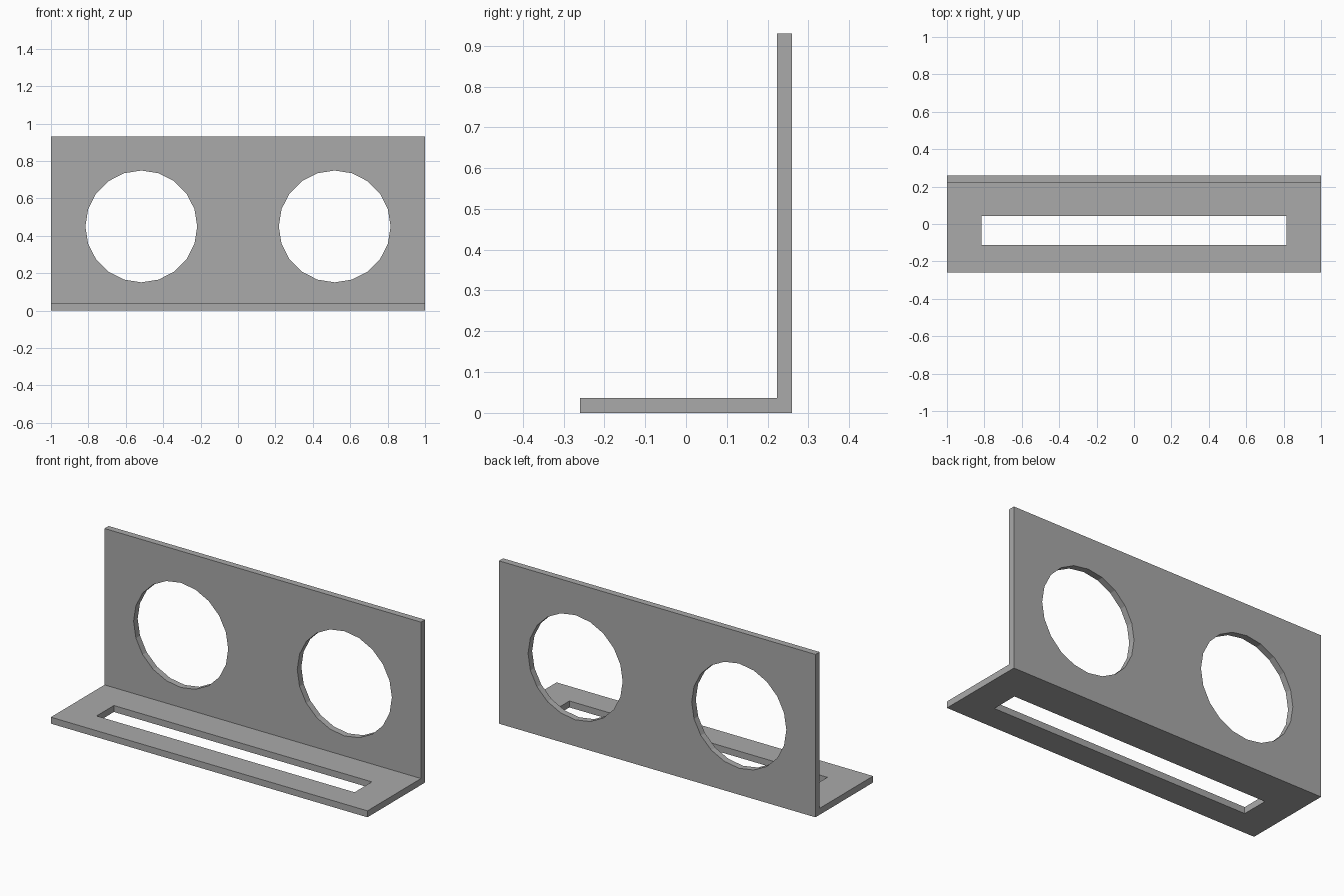
import bpy
import bmesh
from math import pi

cube = bpy.data.objects.get("Cube")
if cube:
    bpy.data.objects.remove(cube, do_unlink=True)

HALF_X, HALF_Y, HEIGHT, THICK = 1.0, 0.26, 0.93, 0.037
HOLE_X, HOLE_Z, HOLE_R = 0.517, 0.45, 0.299

# Material
grey = bpy.data.materials.new("plain_grey")
grey.use_nodes = True
colour = (0.4, 0.4, 0.4, 1)
grey.diffuse_color = colour
grey.node_tree.nodes["Principled BSDF"].inputs["Base Color"].default_value = colour

# L-shaped bracket: side profile extruded along x
inner_y = HALF_Y - THICK
profile = [(-HALF_Y, 0), (HALF_Y, 0), (HALF_Y, HEIGHT),
           (inner_y, HEIGHT), (inner_y, THICK), (-HALF_Y, THICK)]
bm = bmesh.new()
face = bm.faces.new([bm.verts.new((-HALF_X, y, z)) for y, z in profile])
extruded = bmesh.ops.extrude_face_region(bm, geom=[face])["geom"]
bmesh.ops.translate(bm, vec=(2 * HALF_X, 0, 0),
                    verts=[v for v in extruded if isinstance(v, bmesh.types.BMVert)])
bmesh.ops.recalc_face_normals(bm, faces=bm.faces)
mesh = bpy.data.meshes.new("angle_bracket")
bm.to_mesh(mesh)
bm.free()
mesh.materials.append(grey)
bracket = bpy.data.objects.new("angle_bracket", mesh)
bpy.context.collection.objects.link(bracket)


def cut(cutter, name):
    """Subtract the cutter from the bracket and discard it."""
    cutter.name = name
    cutter.hide_render = True
    cutter.data.materials.append(grey)
    bpy.ops.object.select_all(action="DESELECT")
    bpy.context.view_layer.objects.active = bracket
    bracket.select_set(True)
    mod = bracket.modifiers.new(name, "BOOLEAN")
    mod.operation = "DIFFERENCE"
    mod.solver = "EXACT"
    mod.object = cutter
    bpy.ops.object.modifier_apply(modifier=mod.name)
    bpy.data.objects.remove(cutter, do_unlink=True)


# Two round holes through the upright plate
for side in (-1, 1):
    bpy.ops.mesh.primitive_cylinder_add(
        vertices=20, radius=HOLE_R, depth=0.2,
        location=(side * HOLE_X, HALF_Y - THICK / 2, HOLE_Z), rotation=(pi / 2, 0, 0))
    cut(bpy.context.object, "round_hole_cutter")

# Long slot through the base plate
bpy.ops.mesh.primitive_cube_add(size=1, location=(0, -0.034, THICK / 2))
slot = bpy.context.object
slot.scale = (1.63, 0.156, 0.2)
bpy.context.view_layer.update()
cut(slot, "slot_cutter")
